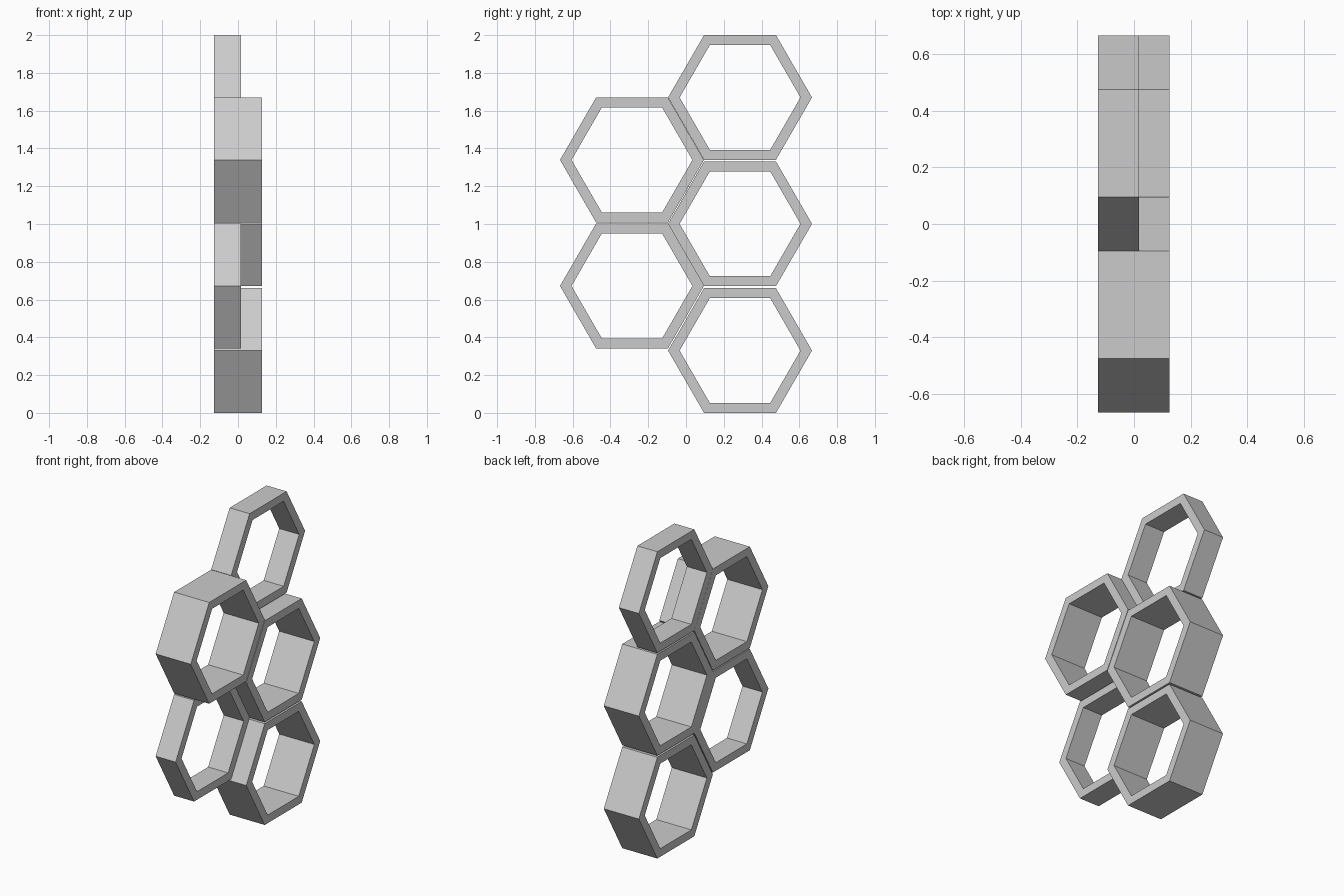
import bpy, bmesh
from math import cos, sin, pi

if "Cube" in bpy.data.objects:
    bpy.data.objects.remove(bpy.data.objects["Cube"])

R_OUT, R_IN = 0.381, 0.32
BACK, DEEP, SHALLOW = -0.127, 0.126, 0.017


def hex_ring(name, y, z, front):
    """Open hexagonal cell running along x, points facing +-y."""
    bm = bmesh.new()
    loops = [[bm.verts.new((x, y + r * cos(i * pi / 3), z + r * sin(i * pi / 3)))
              for i in range(6)]
             for r, x in ((R_OUT, BACK), (R_OUT, front), (R_IN, front), (R_IN, BACK))]
    for a, b in zip(loops, loops[1:] + loops[:1]):
        for i in range(6):
            j = (i + 1) % 6
            bm.faces.new((a[i], a[j], b[j], b[i]))
    bmesh.ops.recalc_face_normals(bm, faces=bm.faces)
    mesh = bpy.data.meshes.new(name)
    bm.to_mesh(mesh)
    bm.free()
    bpy.context.collection.objects.link(bpy.data.objects.new(name, mesh))


# Column of three cells
hex_ring("right_cell_bottom", 0.286, 0.330, DEEP)
hex_ring("right_cell_middle", 0.286, 1.001, DEEP)
hex_ring("right_cell_top", 0.286, 1.670, SHALLOW)
# Column of two cells, offset by half a cell
hex_ring("left_cell_lower", -0.286, 0.672, SHALLOW)
hex_ring("left_cell_upper", -0.286, 1.339, DEEP)
